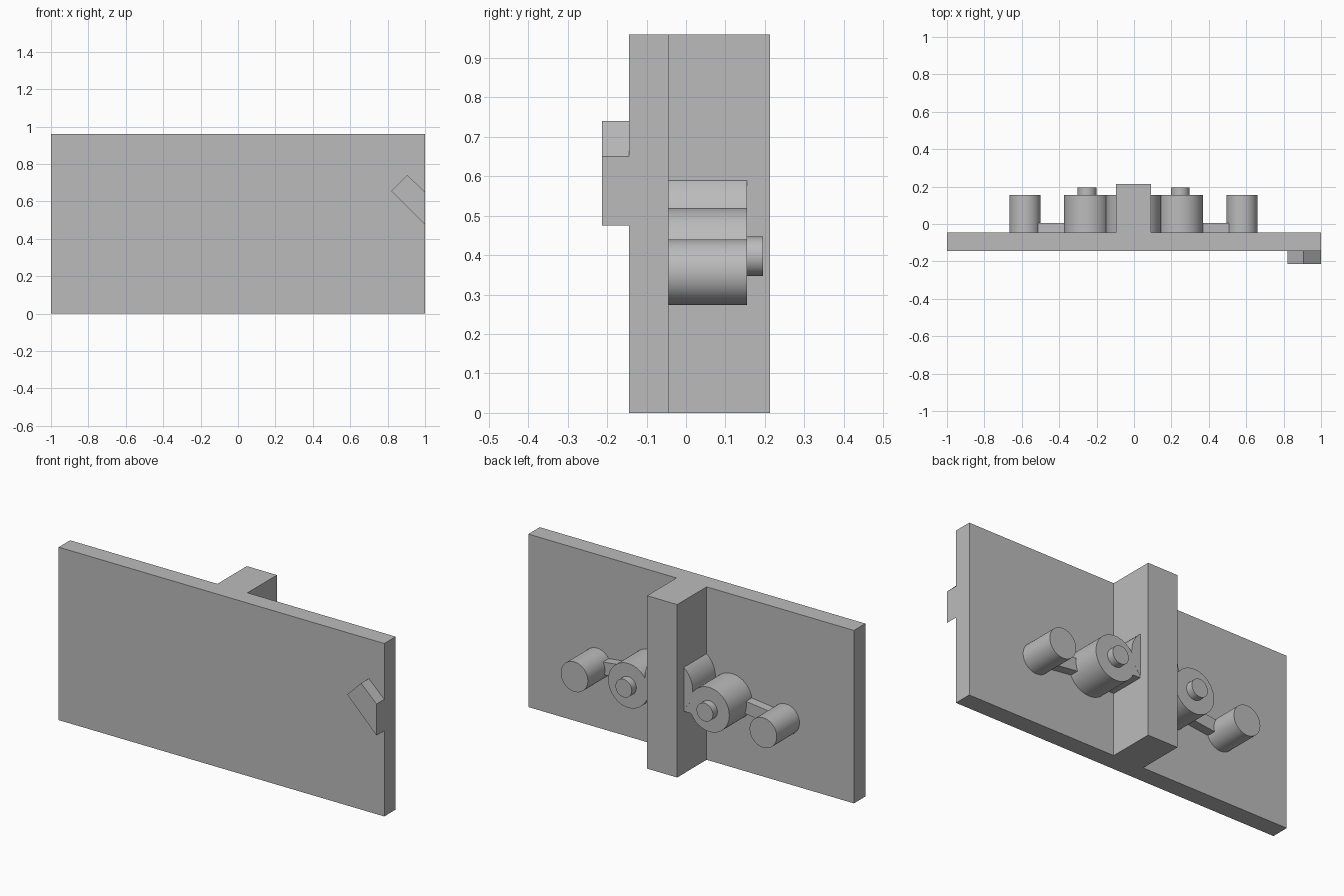
import bpy, bmesh, math

if "Cube" in bpy.data.objects:
    bpy.data.objects.remove(bpy.data.objects["Cube"])

gray = bpy.data.materials.new("plain gray")
gray.diffuse_color = (0.5, 0.5, 0.5, 1)
gray.use_nodes = True
gray.node_tree.nodes["Principled BSDF"].inputs["Base Color"].default_value = gray.diffuse_color

BACK = -0.045      # rear face of the panel
CX = -0.0025       # centre line of the mechanism


def extrude_profile(name, pts, y0, y1, smooth=False):
    """Solid from an (x, z) outline swept along y."""
    bm = bmesh.new()
    front = [bm.verts.new((x, y0, z)) for x, z in pts]
    back = [bm.verts.new((x, y1, z)) for x, z in pts]
    bm.faces.new(front)
    bm.faces.new(back[::-1])
    for i in range(len(pts)):
        j = (i + 1) % len(pts)
        bm.faces.new((front[i], back[i], back[j], front[j]))
    bmesh.ops.recalc_face_normals(bm, faces=bm.faces[:])
    mesh = bpy.data.meshes.new(name)
    bm.to_mesh(mesh)
    bm.free()
    mesh.materials.append(gray)
    ob = bpy.data.objects.new(name, mesh)
    bpy.context.collection.objects.link(ob)
    if smooth:
        bpy.ops.object.select_all(action='DESELECT')
        ob.select_set(True)
        bpy.context.view_layer.objects.active = ob
        bpy.ops.object.shade_smooth_by_angle(angle=math.radians(30))
    return ob


def box(name, x0, x1, z0, z1, y0, y1):
    return extrude_profile(name, [(x0, z0), (x1, z0), (x1, z1), (x0, z1)], y0, y1)


def cylinder(name, x, z, r, y0, y1, n=64):
    pts = [(x + r * math.cos(math.tau * i / n), z + r * math.sin(math.tau * i / n))
           for i in range(n)]
    return extrude_profile(name, pts, y0, y1, smooth=True)


def bar(name, a, b, half, y0, y1):
    """Straight link between two (x, z) points."""
    dx, dz = b[0] - a[0], b[1] - a[1]
    k = half / math.hypot(dx, dz)
    ox, oz = -dz * k, dx * k
    pts = [(a[0] + ox, a[1] + oz), (b[0] + ox, b[1] + oz),
           (b[0] - ox, b[1] - oz), (a[0] - ox, a[1] - oz)]
    return extrude_profile(name, pts, y0, y1)


# Wall panel and the upright rib behind it
box("panel", -1, 1, 0, 0.96, -0.145, BACK)
box("rib", CX - 0.0925, CX + 0.0925, 0, 0.96, BACK, 0.213)

# Angled tab on the front, trimmed at the panel edge
extrude_profile("front_tab", [(0.82, 0.655), (0.905, 0.74), (1, 0.65), (1, 0.475)],
                -0.213, -0.145)

# Central drum running through the rib
cylinder("center_drum", CX, 0.475, 0.147, BACK, 0.155)

# Mirrored drums, shafts and links
for side, s in (("left", -1), ("right", 1)):
    inner = (CX + s * 0.249, 0.397)
    outer = (CX + s * 0.58, 0.357)
    cylinder(side + "_inner_drum", *inner, 0.123, BACK, 0.155)
    cylinder(side + "_shaft", *inner, 0.05, 0.155, 0.195, 40)
    cylinder(side + "_outer_drum", *outer, 0.083, BACK, 0.155)
    bar(side + "_link", inner, outer, 0.035, BACK, 0.005)
    x0, x1 = sorted((CX + s * 0.05, CX + s * 0.17))
    box(side + "_drum_bridge", x0, x1, 0.345, 0.45, BACK, 0.154)
